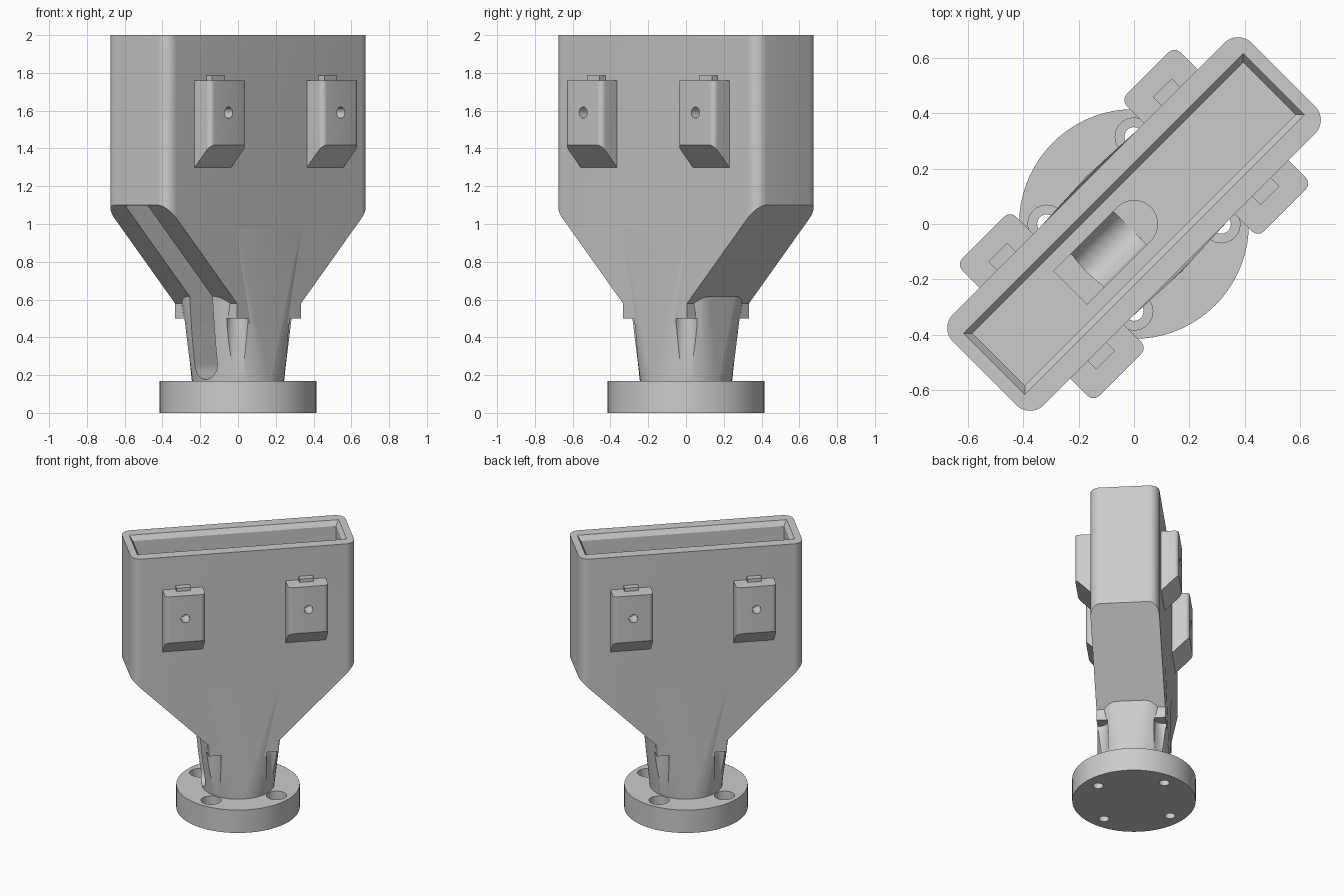
import bpy, bmesh
from math import cos, sin, pi
from mathutils import Matrix

cube = bpy.data.objects.get("Cube")
if cube:
    bpy.data.objects.remove(cube, do_unlink=True)

grey = bpy.data.materials.new("plain grey")
grey.use_nodes = True
grey.diffuse_color = (0.6, 0.6, 0.6, 1)
grey.node_tree.nodes["Principled BSDF"].inputs["Base Color"].default_value = (0.6, 0.6, 0.6, 1)


# ---- helpers: the model is built square to the axes and turned at the end ----
def loft(name, rings):
    """Closed solid through rings that share the same number of points."""
    bm = bmesh.new()
    loops = [[bm.verts.new(p) for p in ring] for ring in rings]
    n = len(loops[0])
    for a, b in zip(loops, loops[1:]):
        for i in range(n):
            j = (i + 1) % n
            bm.faces.new((a[i], a[j], b[j], b[i]))
    bm.faces.new(loops[0])
    bm.faces.new(loops[-1])
    bmesh.ops.recalc_face_normals(bm, faces=bm.faces)
    mesh = bpy.data.meshes.new(name)
    bm.to_mesh(mesh)
    bm.free()
    mesh.materials.append(grey)
    obj = bpy.data.objects.new(name, mesh)
    bpy.context.collection.objects.link(obj)
    return obj


def prism(name, pts, lo, hi, axis="z"):
    place = {"z": lambda a, b, h: (a, b, h),
             "y": lambda a, b, h: (a, h, b),
             "x": lambda a, b, h: (h, a, b)}[axis]
    return loft(name, [[place(a, b, h) for a, b in pts] for h in (lo, hi)])


def arc(cx, cy, r, start, end, n):
    return [(cx + r * cos(start + (end - start) * i / n),
             cy + r * sin(start + (end - start) * i / n)) for i in range(n + 1)]


def circle(cx, cy, r, n=48):
    return arc(cx, cy, r, 0, 2 * pi, n)[:-1]


def rounded(hx, hy, r, n=8):
    pts = []
    for k, (sx, sy) in enumerate([(1, 1), (-1, 1), (-1, -1), (1, -1)]):
        pts += arc(sx * (hx - r), sy * (hy - r), r, k * pi / 2, (k + 1) * pi / 2, n)
    return pts


def at(pts, z):
    return [(x, y, z) for x, y in pts]


def rect(x0, x1, y0, y1):
    return [(x0, y0), (x1, y0), (x1, y1), (x0, y1)]


def boolean(obj, cutter, operation="DIFFERENCE"):
    cutter.hide_render = True
    mod = obj.modifiers.new("cut", "BOOLEAN")
    mod.operation, mod.object, mod.solver = operation, cutter, "EXACT"
    bpy.context.view_layer.objects.active = obj
    bpy.ops.object.modifier_apply(modifier=mod.name)


# ---- hopper body: rounded box trimmed to a tapering outline ----
half = [(0.8, 2.1), (0.8, 1.137), (0.24, 0.58), (0.24, 0.47)]
outline = half + [(-x, z) for x, z in reversed(half)]
body = prism("hopper_body", rounded(0.763, 0.232, 0.07), 0.3, 2.0)
cutters = [prism("outline_cutter", outline, -0.5, 0.5, "y")]
boolean(body, cutters[0], "INTERSECT")

# ---- neck: round at the flange, blending to a rectangle inside the body ----
neck = loft("neck", [
    at(rounded(0.243, 0.243, 0.2429), 0.16),
    at(rounded(0.31, 0.231, 0.05), 1.05)])

# ---- round flange ----
flange = prism("flange", circle(0, 0, 0.415, 72), 0, 0.17)

# ---- open mouth with a bevelled lip ----
mouth = loft("mouth_cutter", [
    at(rect(-0.692, 0.692, -0.134, 0.134), 1.2),
    at(rect(-0.692, 0.692, -0.134, 0.134), 1.965),
    at(rect(-0.714, 0.714, -0.156, 0.156), 2.0),
    at(rect(-0.714, 0.714, -0.156, 0.156), 2.1)])

# ---- cable passage: side channel, centre bore and hole in the mouth floor ----
W = 0.085
channel = prism("channel_cutter",
                arc(0, 0.262, W, pi, 2 * pi, 16) + [(W, 1.098), (-W, 1.098)],
                -1, 0, "x")
bore = prism("bore_cutter", arc(0, 0, W, -pi / 2, pi / 2, 20)
             + [(-0.02, W), (-0.02, -W)], 0.177, 1.15)
floor_hole = prism("floor_hole_cutter", arc(0, 0, W, -pi / 2, pi / 2, 20)
                   + [(-0.325, W), (-0.325, -W)], 1.0, 1.3)
boolean(body, mouth)
for part in (body, neck):
    for tool in (channel, bore, floor_hole):
        boolean(part, tool)
cutters += [mouth, channel, bore, floor_hole]

# ---- four counterbored screw holes, with clearance in the neck and body ----
for k in range(4):
    a = pi / 4 + k * pi / 2
    x, y = 0.315 * cos(a), 0.315 * sin(a)
    shaft = prism("screw_cutter", circle(x, y, 0.035, 24), -0.1, 0.3)
    head = prism("screw_head_cutter", circle(x, y, 0.068, 32), 0.09, 0.5)
    boolean(flange, shaft)
    for part in (flange, neck, body):
        boolean(part, head)
    cutters += [shaft, head]

# ---- four mounting pads: sloped underside, blind hole, small top tab ----
parts = [body, neck, flange]
wedge = prism("wedge_cutter", [(0.15, 1.218), (0.42, 1.488), (0.42, 1.1), (0.15, 1.1)],
              -0.5, 0.5, "x")
pin = prism("pin_cutter", circle(0, 1.59, 0.03, 24), 0.25, 0.5, "y")
cutters += [wedge, pin]
plan = ([(-0.137, 0.2), (0.137, 0.2)] + arc(0.107, 0.32, 0.03, 0, pi / 2, 6)
        + arc(-0.107, 0.32, 0.03, pi / 2, pi, 6))
for side, turn in (("back", 0), ("front", pi)):
    for end, u in (("a", 0.42), ("b", -0.42)):
        pad = prism(f"{side}_pad_{end}", plan, 1.25, 1.76)
        boolean(pad, wedge)
        boolean(pad, pin)
        tab = prism(f"{side}_pad_tab_{end}", rect(-0.048, 0.048, 0.2, 0.275), 1.7, 1.785)
        for obj in (pad, tab):
            obj.data.transform(Matrix.Translation((u, 0, 0)) @ Matrix.Rotation(turn, 4, "Z"))
            parts.append(obj)

# ---- remove the cutters, turn everything diagonal and shade ----
for tool in cutters:
    bpy.data.objects.remove(tool, do_unlink=True)
bpy.ops.object.select_all(action="DESELECT")
for obj in parts:
    obj.data.transform(Matrix.Rotation(pi / 4, 4, "Z"))
    obj.select_set(True)
bpy.context.view_layer.objects.active = body
bpy.ops.object.shade_smooth_by_angle(angle=pi / 6)
